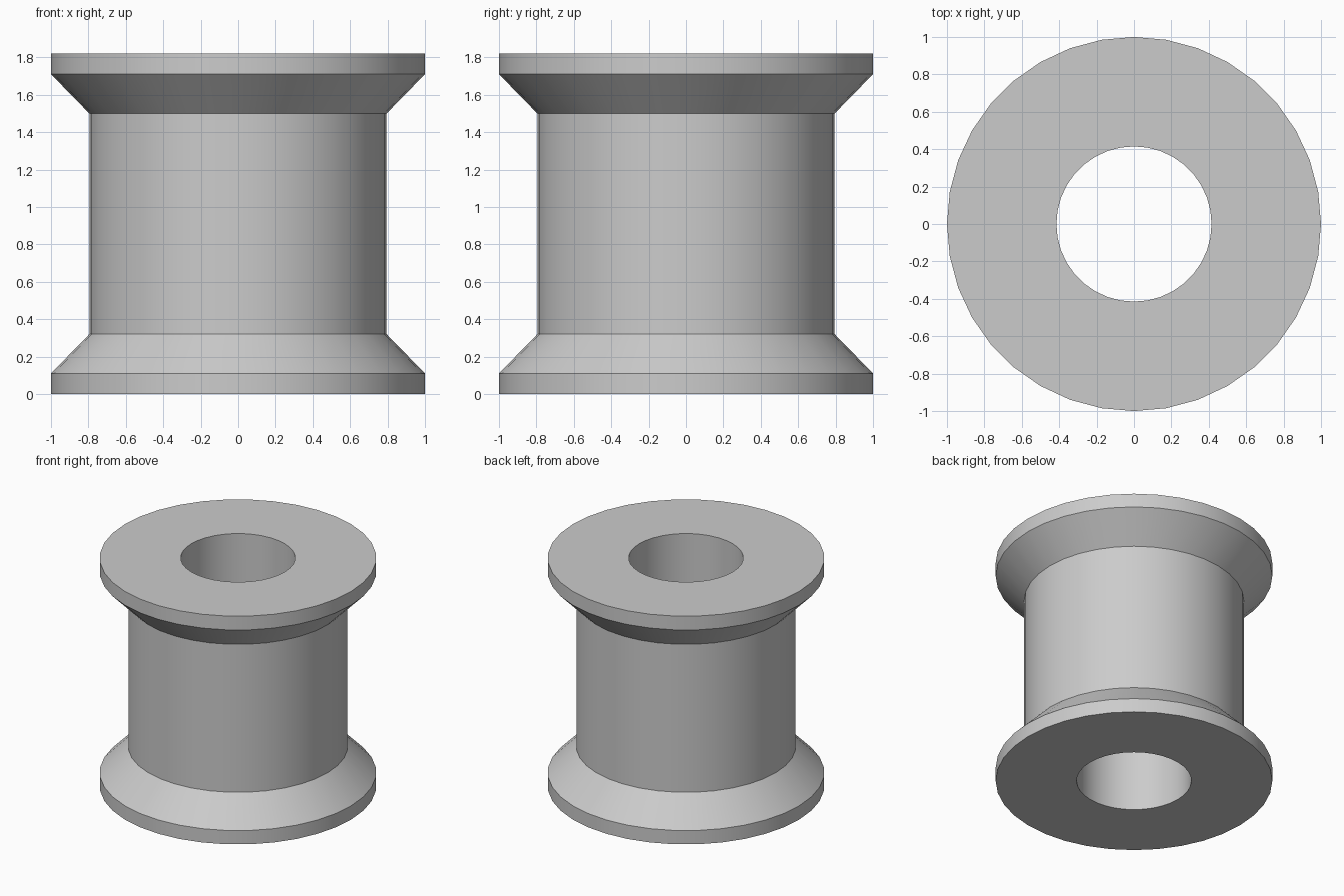
import bpy, bmesh, math

SIDES = 36

cube = bpy.data.objects.get("Cube")
if cube:
    bpy.data.objects.remove(cube, do_unlink=True)

# Plain grey material
grey = bpy.data.materials.new("plain_grey")
grey.use_nodes = True
colour = (0.6, 0.6, 0.6, 1)
grey.diffuse_color = colour
grey.node_tree.nodes["Principled BSDF"].inputs["Base Color"].default_value = colour

# Closed half section (radius, height): bore, rims, sloped flanges and core
bore, core, rim = 0.415, 0.795, 1.0
profile = [(bore, 0), (rim, 0), (rim, 0.11), (core, 0.32),
           (core, 1.5), (rim, 1.71), (rim, 1.82), (bore, 1.82)]


def lathe(name, section, material):
    """Revolve a closed section around the z axis."""
    bm = bmesh.new()
    rings = []
    for i in range(SIDES):
        a = 2 * math.pi * i / SIDES
        rings.append([bm.verts.new((r * math.cos(a), r * math.sin(a), z))
                      for r, z in section])
    n = len(section)
    for i in range(SIDES):
        here, after = rings[i], rings[(i + 1) % SIDES]
        for j in range(n):
            k = (j + 1) % n
            bm.faces.new((here[j], after[j], after[k], here[k]))
    bmesh.ops.recalc_face_normals(bm, faces=bm.faces)
    mesh = bpy.data.meshes.new(name)
    bm.to_mesh(mesh)
    bm.free()
    mesh.materials.append(material)
    obj = bpy.data.objects.new(name, mesh)
    bpy.context.collection.objects.link(obj)
    return obj


# Flanged spool with a hole through its axis
spool = lathe("flanged_spool", profile, grey)
bpy.ops.object.select_all(action="DESELECT")
spool.select_set(True)
bpy.context.view_layer.objects.active = spool
bpy.ops.object.shade_smooth_by_angle(angle=math.radians(30))
